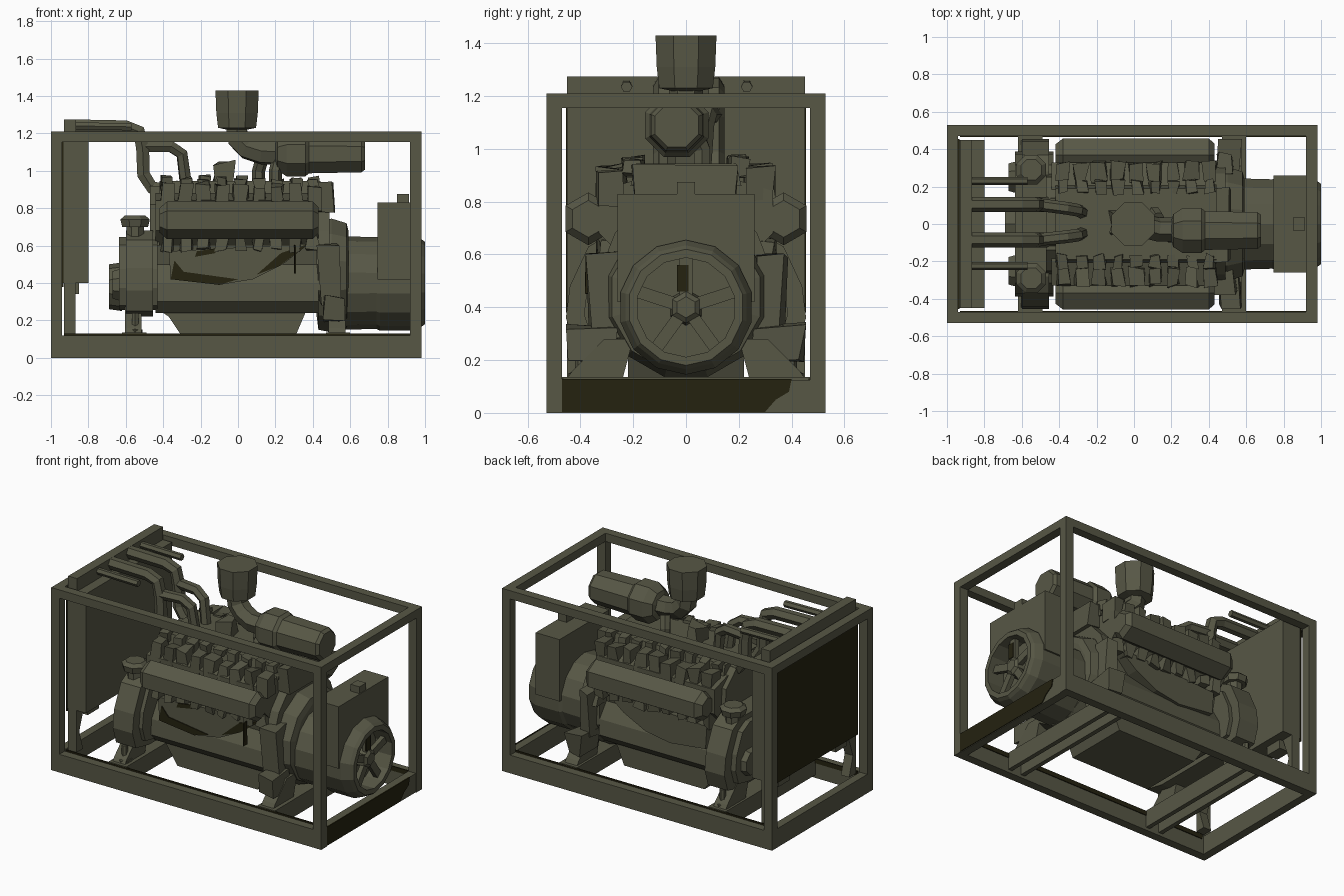
import bpy, bmesh, math, random
from mathutils import Vector

if "Cube" in bpy.data.objects:
    bpy.data.objects.remove(bpy.data.objects["Cube"])
random.seed(4)


def material(name, col):
    m = bpy.data.materials.new(name)
    m.diffuse_color = (*col, 1)
    m.use_nodes = True
    m.node_tree.nodes["Principled BSDF"].inputs["Base Color"].default_value = m.diffuse_color
    return m


olive = material("olive_grey_paint", (0.095, 0.095, 0.06))
dark = material("dark_olive", (0.018, 0.016, 0.005))


def finish(name, bm, jitter=0, mat=olive):
    for v in bm.verts:
        v.co += Vector([random.uniform(-jitter, jitter) for _ in range(3)])
    bmesh.ops.recalc_face_normals(bm, faces=bm.faces)
    me = bpy.data.meshes.new(name)
    bm.to_mesh(me)
    bm.free()
    me.materials.append(mat)
    ob = bpy.data.objects.new(name, me)
    bpy.context.collection.objects.link(ob)
    return ob


def box(name, x0, x1, y0, y1, z0, z1, jitter=0, mat=olive):
    bm = bmesh.new()
    bmesh.ops.create_cube(bm, size=1)
    for v in bm.verts:
        v.co = ((x0, x1)[v.co.x > 0], (y0, y1)[v.co.y > 0], (z0, z1)[v.co.z > 0])
    return finish(name, bm, jitter, mat)


def prism(name, pts, axis, a, b, mat=olive):
    """Extrude a 2D profile: axis x -> (y,z) points, axis y -> (x,z) points."""
    bm = bmesh.new()
    co = (lambda t, p: (t, p[0], p[1])) if axis == 'x' else (lambda t, p: (p[0], t, p[1]))
    lo = [bm.verts.new(co(a, p)) for p in pts]
    hi = [bm.verts.new(co(b, p)) for p in pts]
    bm.faces.new(lo)
    bm.faces.new(hi)
    for i in range(len(pts)):
        j = (i + 1) % len(pts)
        bm.faces.new((lo[i], lo[j], hi[j], hi[i]))
    return finish(name, bm, 0, mat)


def lathe(name, prof, centre, n=10, axis='x'):
    """Turn a (distance, radius) profile around x or z."""
    bm = bmesh.new()
    rings = []
    for t, r in prof:
        ring = []
        for k in range(n):
            a = 2 * math.pi * (k + 0.5) / n
            c, s = r * math.cos(a), r * math.sin(a)
            p = (t, centre[0] + c, centre[1] + s) if axis == 'x' else (centre[0] + c, centre[1] + s, t)
            ring.append(bm.verts.new(p))
        rings.append(ring)
    for A, B in zip(rings, rings[1:]):
        for k in range(n):
            j = (k + 1) % n
            bm.faces.new((A[k], A[j], B[j], B[k]))
    bm.faces.new(rings[0])
    bm.faces.new(rings[-1])
    return finish(name, bm)


def pipe(name, pts, r):
    cu = bpy.data.curves.new(name, 'CURVE')
    cu.dimensions = '3D'
    cu.bevel_depth, cu.bevel_resolution, cu.use_fill_caps = r, 1, True
    sp = cu.splines.new('POLY')
    sp.points.add(len(pts) - 1)
    for q, p in zip(sp.points, pts):
        q.co = (*p, 1)
    sp.use_smooth = False
    tmp = bpy.data.objects.new(name + "_path", cu)
    bpy.context.collection.objects.link(tmp)
    bpy.context.view_layer.update()
    me = bpy.data.meshes.new_from_object(tmp.evaluated_get(bpy.context.evaluated_depsgraph_get()))
    bpy.data.objects.remove(tmp)
    bm = bmesh.new()
    bm.from_mesh(me)
    bmesh.ops.remove_doubles(bm, verts=bm.verts, dist=1e-5)
    return finish(name, bm)


def mirror_pts(half):
    return half + [(-y, z) for y, z in reversed(half)]


# frame: rails, posts, end beams, cross members
for s, side in ((-1, "front"), (1, "back")):
    y0, y1 = sorted((s * 0.47, s * 0.528))
    box(side + "_base_rail", -1, 0.98, y0, y1, 0, 0.12)
    box(side + "_top_rail", -1, 0.98, y0, y1, 1.155, 1.21)
    y0, y1 = sorted((s * 0.464, s * 0.472))
    box(side + "_rail_lip", -0.93, 0.92, y0, y1, 0.1, 0.13, mat=dark)
    for x, end in ((-1, "left"), (0.92, "right")):
        y0, y1 = sorted((s * 0.47, s * 0.528))
        box(f"{side}_{end}_post", x, x + 0.06, y0, y1, 0.12, 1.16)
for x, end in ((-1, "left"), (0.92, "right")):
    box(end + "_top_beam", x, x + 0.06, -0.47, 0.47, 1.155, 1.21)
    box(end + "_base_beam", x, x + 0.055, -0.47, 0.47, 0, 0.125)
prism("right_base_beam_web", [(-0.47, 0.004), (-0.47, 0.128), (0.4, 0.128), (0.39, 0.08), (0.34, 0.05), (0.3, 0.004)],
      'x', 0.972, 0.98, dark)
for x, end in ((-0.56, "left"), (0.53, "right")):
    for dx in (-0.06, 0.04):
        box(end + "_cross_member", x + dx, x + dx + 0.03, -0.47, 0.47, 0.02, 0.12)
    box(end + "_cross_plate", x - 0.06, x + 0.07, -0.47, 0.47, 0.11, 0.135)
    for s in (-1, 1):
        prism(end + "_engine_mount", [(s * 0.45, 0.13), (s * 0.43, 0.16), (s * 0.31, 0.28),
              (s * 0.2, 0.28), (s * 0.24, 0.13)], 'x', x - 0.045, x + 0.045)

# radiator with dark core on the outer side
box("radiator", -0.935, -0.80, -0.45, 0.45, 0.40, 1.19)
box("radiator_core", -0.942, -0.934, -0.455, 0.455, 0.38, 1.2, mat=dark)
box("radiator_header_tank", -0.93, -0.865, -0.45, 0.45, 1.19, 1.275)
for s in (-1, 1):
    prism("radiator_leg", [(s * 0.45, 0.12), (s * 0.45, 0.42), (s * 0.36, 0.42), (s * 0.42, 0.25),
          (s * 0.38, 0.12)], 'x', -0.93, -0.87)
    box("radiator_foot", -0.93, -0.85, s * 0.3 - 0.06, s * 0.3 + 0.06, 0.34, 0.41)

# coolant pipes
for y in (-0.225, 0.23):
    pipe("outer_coolant_pipe", [(-0.88, y, 1.24), (-0.57, y, 1.235)], 0.022)
for y in (-0.085, 0.105):
    pipe("inner_coolant_pipe", [(-0.88, y, 1.24), (-0.6, y, 1.235), (-0.53, y, 1.21), (-0.51, y, 1.12),
         (-0.505, y, 0.98), (-0.46, y, 0.91), (-0.38, y, 0.9)], 0.04)
    pipe("crossover_pipe", [(-0.52, y, 1.13), (-0.36, y * 0.8, 1.13), (-0.3, y * 0.7, 1.09),
         (-0.28, y * 0.6, 0.94)], 0.034)

# engine block and sump
prism("engine_block", mirror_pts([(0.24, 0.24), (0.3, 0.3), (0.29, 0.4), (0.23, 0.5), (0.25, 0.6),
      (0.33, 0.68), (0.33, 0.84), (0.2, 0.88)]), 'x', -0.44, 0.43)
prism("engine_valley_cover", mirror_pts([(0.21, 0.86), (0.19, 0.945)]), 'x', -0.42, 0.44)
prism("oil_sump", [(-0.43, 0.26), (-0.37, 0.22), (-0.29, 0.10), (0.3, 0.10), (0.36, 0.24), (0.38, 0.26)],
      'y', -0.22, 0.22)
box("engine_end_housing", 0.42, 0.51, -0.2, 0.19, 0.78, 0.935, 0.01)

for s in (-1, 1):
    # rocker covers: bevelled hexagonal bars
    lathe("rocker_cover", [(-0.42, 0.065), (-0.38, 0.1), (0.40, 0.1), (0.43, 0.07)], (s * 0.37, 0.735), 6)
    # side manifold
    y0, y1 = sorted((s * 0.2, s * 0.31))
    prism("side_manifold", [(-0.37, 0.57), (-0.36, 0.42), (-0.1, 0.39), (0.08, 0.42), (0.24, 0.5), (0.38, 0.61)],
          'y', y0, y1)
    # cylinder head and injector lumps
    for i in range(9):
        x = -0.38 + i * 0.098
        z = 0.87 + random.uniform(-0.01, 0.012)
        box("injector", x - 0.035, x + 0.035, s * 0.28 - 0.05, s * 0.28 + 0.05, z - 0.07, z + 0.055, 0.014)
        box("head_fitting", x - 0.025, x + 0.03, s * 0.2 - 0.035, s * 0.2 + 0.035, 0.9,
            0.945 + random.uniform(0, 0.03), 0.012)
        box("exhaust_port", x - 0.03, x + 0.03, s * 0.28 - 0.05, s * 0.28 + 0.05, 0.575, 0.66, 0.016)
    # parts on the left end
    lathe("left_pulley", [(-0.67, 0.05), (-0.67, 0.08), (-0.6, 0.1)], (s * 0.25, 0.39), 8)
    lathe("thermostat_body", [(0.6, 0.05), (0.7, 0.05), (0.7, 0.075), (0.74, 0.085), (0.76, 0.06)],
          (-0.55, s * 0.29), 8, 'z')
    lathe("levelling_foot", [(0.1, 0.045), (0.15, 0.045), (0.16, 0.02), (0.24, 0.02)], (-0.55, s * 0.4), 6, 'z')
    # right end accessories
    box("right_wing_housing", 0.44, 0.54, s * 0.31 - 0.06, s * 0.31 + 0.06, 0.3, 0.6, 0.02)
    box("mount_bracket", 0.46, 0.57, s * 0.35 - 0.09, s * 0.35 + 0.09, 0.2, 0.33, 0.015)

# dark hollows in the front manifold
for pts in ([(-0.36, 0.42), (-0.1, 0.39), (0.0, 0.42), (-0.29, 0.46), (-0.34, 0.52)],
            [(0.1, 0.445), (0.22, 0.49), (0.38, 0.61), (0.23, 0.56)],
            [(-0.23, 0.54), (-0.12, 0.56), (-0.12, 0.585), (-0.22, 0.57)]):
    prism("manifold_hollow", pts, 'y', -0.316, -0.309, dark)
box("manifold_end_hollow", 0.3, 0.308, -0.38, -0.34, 0.45, 0.6, 0.004, dark)

# left gear housing: wide faceted drum
gear = mirror_pts([(0.28, 0.22), (0.42, 0.25), (0.455, 0.36), (0.44, 0.48), (0.37, 0.63), (0.28, 0.68)])
prism("gear_housing", gear, 'x', -0.6, -0.455)
prism("gear_housing_rim", [(y * 0.85, 0.45 + (z - 0.45) * 0.85) for y, z in gear], 'x', -0.635, -0.43)
lathe("crank_pulley", [(-0.69, 0.06), (-0.69, 0.12), (-0.62, 0.13)], (0, 0.38), 10)
prism("left_end_cover", mirror_pts([(0.27, 0.6), (0.25, 0.82), (0.14, 0.92)]), 'x', -0.47, -0.42)

# bell housing and alternator with recessed fan opening
lathe("bell_housing", [(0.42, 0.22), (0.43, 0.3), (0.5, 0.315), (0.58, 0.29), (0.59, 0.25)], (0, 0.44), 12)
prism("bell_shoulder", mirror_pts([(0.34, 0.5), (0.27, 0.68), (0.16, 0.8)]), 'x', 0.42, 0.49)
lathe("alternator", [(0.55, 0.22), (0.56, 0.25), (0.74, 0.245), (0.76, 0.255), (0.93, 0.255), (0.98, 0.235),
      (1.0, 0.22), (1.0, 0.188), (0.88, 0.188), (0.88, 0.03)], (0, 0.4), 14)
lathe("fan_hub", [(0.87, 0.07), (0.96, 0.06), (0.975, 0.04)], (0, 0.4), 6)
for k in range(5):
    fan = box("fan_spoke", 0.93, 0.96, 0.04, 0.2, -0.024, 0.024)
    fan.rotation_euler.x = -math.pi / 2 + (k + 0.5) * 2 * math.pi / 5 - math.pi / 5 + math.pi
    fan.location.z = 0.4
box("fan_slot", 0.957, 0.965, -0.035, 0.01, 0.46, 0.56, mat=dark)
arch = [(0.2 * math.cos(math.pi * k / 8), 0.42 + 0.2 * math.sin(math.pi * k / 8)) for k in range(9)]
prism("control_box", [(-0.26, 0.42), (-0.26, 0.83), (0.26, 0.83), (0.26, 0.42)] + arch, 'x', 0.745, 0.92)
box("control_box_knob", 0.85, 0.915, -0.035, 0.035, 0.825, 0.875)

# exhaust can, elbow and silencer
lathe("exhaust_can", [(1.22, 0.06), (1.23, 0.11), (1.31, 0.12), (1.43, 0.125)], (-0.005, 0), 8, 'z')
pipe("exhaust_elbow", [(-0.01, 0, 1.25), (0.0, 0, 1.17), (0.05, -0.01, 1.12), (0.13, -0.03, 1.095),
     (0.25, -0.03, 1.09)], 0.065)
lathe("silencer", [(0.2, 0.06), (0.21, 0.095), (0.26, 0.13), (0.36, 0.13), (0.38, 0.112), (0.66, 0.106),
      (0.68, 0.09)], (-0.035, 1.09), 8)
for x, y in ((0.11, 0.06), (0.2, -0.07)):
    pipe("exhaust_riser", [(x, y, 0.92), (x, y, 1.0), (x + 0.02, y * 0.5, 1.07)], 0.035)
box("valley_lump", -0.12, -0.03, -0.05, 0.06, 0.92, 1.04, 0.02)
